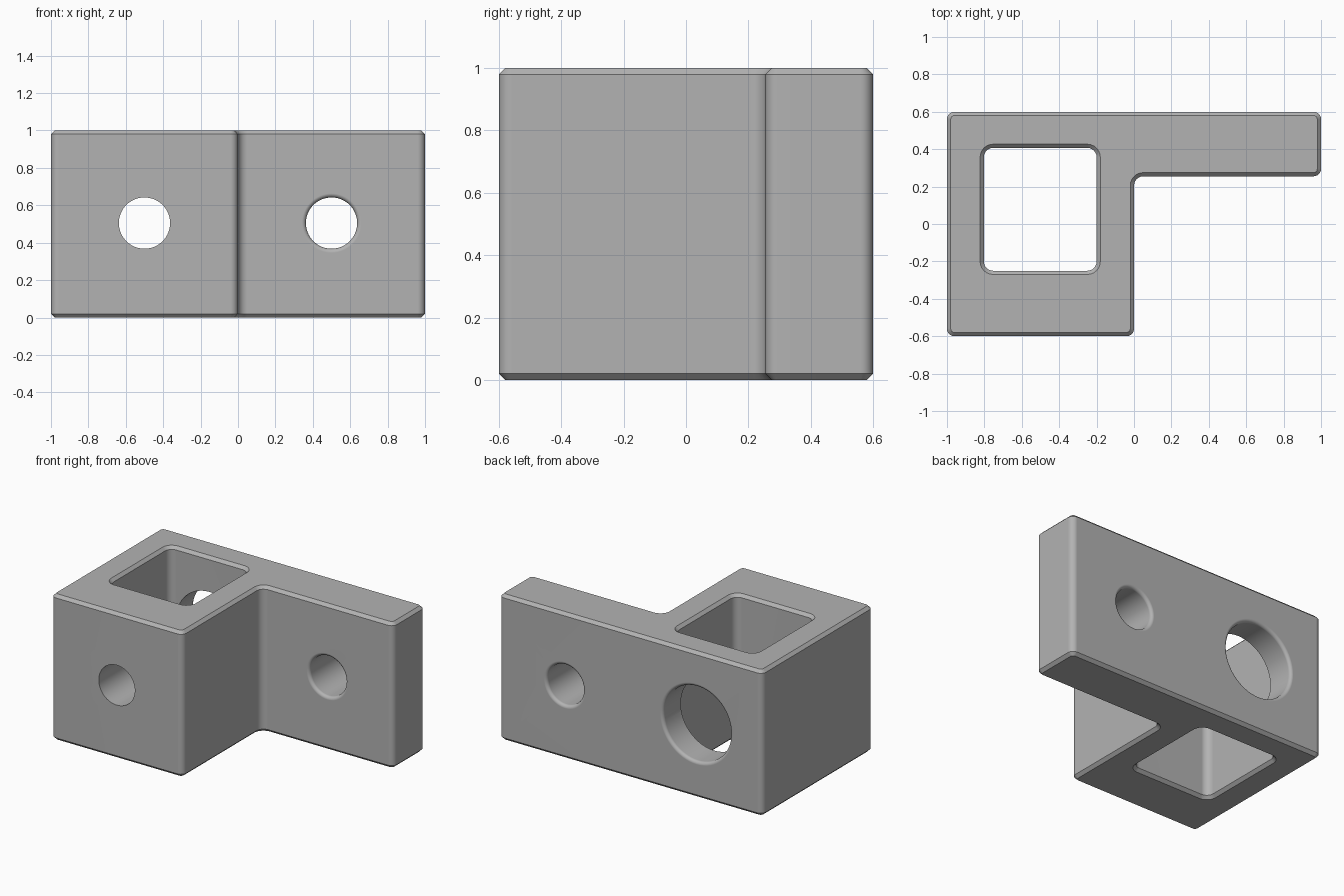
import bpy, bmesh, math
from mathutils import Vector

if "Cube" in bpy.data.objects:
    bpy.data.objects.remove(bpy.data.objects["Cube"], do_unlink=True)

CHAMFER = 0.02
ROUND = 0.022

grey = bpy.data.materials.new("plain grey")
grey.use_nodes = True
grey.diffuse_color = (0.45, 0.45, 0.45, 1)
grey.node_tree.nodes["Principled BSDF"].inputs["Base Color"].default_value = grey.diffuse_color


def rounded_outline(corners, grow, steps=6):
    """Counter-clockwise right-angled outline with filleted corners, offset outwards."""
    points = []
    for i, (x, y, radius) in enumerate(corners):
        p = Vector((x, y))
        e1 = (p - Vector(corners[i - 1][:2])).normalized()
        e2 = (Vector(corners[(i + 1) % len(corners)][:2]) - p).normalized()
        n1, n2 = Vector((e1.y, -e1.x)), Vector((e2.y, -e2.x))
        side = 1 if e1.cross(e2) > 0 else -1
        r = radius + side * grow
        centre = p + (n1 + n2) * (grow - side * r)
        for k in range(steps + 1):
            a = math.pi / 2 * k / steps
            points.append(centre + side * r * (n1 * math.cos(a) + n2 * math.sin(a)))
    return points


def loft(name, rings):
    """Closed solid skinned through rings of equal point count."""
    bm = bmesh.new()
    loops = [[bm.verts.new(p) for p in ring] for ring in rings]
    for a, b in zip(loops, loops[1:]):
        for i in range(len(a)):
            j = (i + 1) % len(a)
            bm.faces.new((a[i], a[j], b[j], b[i]))
    bm.faces.new(loops[0][::-1])
    bm.faces.new(loops[-1])
    bmesh.ops.recalc_face_normals(bm, faces=bm.faces)
    mesh = bpy.data.meshes.new(name)
    bm.to_mesh(mesh)
    bm.free()
    mesh.materials.append(grey)
    obj = bpy.data.objects.new(name, mesh)
    bpy.context.collection.objects.link(obj)
    return obj


def prism(name, corners, sections):
    return loft(name, [[(p.x, p.y, z) for p in rounded_outline(corners, g)]
                       for z, g in sections])


def bore(name, x, profile, sides=64):
    """Round cutter along y, from (y, radius) pairs."""
    turns = [2 * math.pi * i / sides for i in range(sides)]
    return loft(name, [[(x + r * math.cos(a), y, 0.505 + r * math.sin(a)) for a in turns]
                       for y, r in profile])


def flare(y, radius, out, steps=5):
    """Rounded mouth of a bore at face y, opening in direction out."""
    pts = []
    for k in range(steps + 1):
        a = math.pi / 2 * k / steps
        pts.append((y - out * ROUND * (1 - math.sin(a)), radius + ROUND * (1 - math.cos(a))))
    (y0, r0), (y1, r1) = pts[-2:]
    pts[-1] = (y1 + (y1 - y0), r1 + (r1 - r0))   # run the mouth past the face
    return pts


# L-shaped body with chamfered top and bottom rims
E = 0.04
body = prism("bracket_body",
             [(-1, -0.6, E), (0, -0.6, E), (0, 0.255, 0.05),
              (1, 0.255, E), (1, 0.6, E), (-1, 0.6, E)],
             [(0, -CHAMFER), (CHAMFER, 0), (1 - CHAMFER, 0), (1, -CHAMFER)])

# Square pocket through the block, chamfered at both mouths
P = 0.05
pocket = prism("pocket_cutter",
               [(-0.803, -0.25, P), (-0.2, -0.25, P), (-0.2, 0.407, P), (-0.803, 0.407, P)],
               [(-CHAMFER, 2 * CHAMFER), (CHAMFER, 0), (1 - CHAMFER, 0), (1 + CHAMFER, 2 * CHAMFER)])

# Round bores: plain front hole, large back hole, arm hole rounded on both faces
SMALL, LARGE = 0.137, 0.255
cutters = [
    pocket,
    bore("front_hole_cutter", -0.5, [(-0.7, SMALL), (0, SMALL)]),
    bore("back_hole_cutter", -0.5, [(0.2, LARGE)] + flare(0.6, LARGE, 1)),
    bore("arm_hole_cutter", 0.5, flare(0.255, SMALL, -1)[::-1] + flare(0.6, SMALL, 1)),
]

bpy.ops.object.select_all(action='DESELECT')
bpy.context.view_layer.objects.active = body
body.select_set(True)
for cutter in cutters:
    cut = body.modifiers.new(cutter.name, 'BOOLEAN')
    cut.operation = 'DIFFERENCE'
    cut.solver = 'EXACT'
    cut.object = cutter
    bpy.ops.object.modifier_apply(modifier=cut.name)
    bpy.data.objects.remove(cutter, do_unlink=True)

# Smooth fillets, crisp chamfers, flat large faces
bpy.ops.object.shade_smooth_by_angle(angle=math.radians(30))
weighted = body.modifiers.new("even_normals", 'WEIGHTED_NORMAL')
weighted.keep_sharp = True
